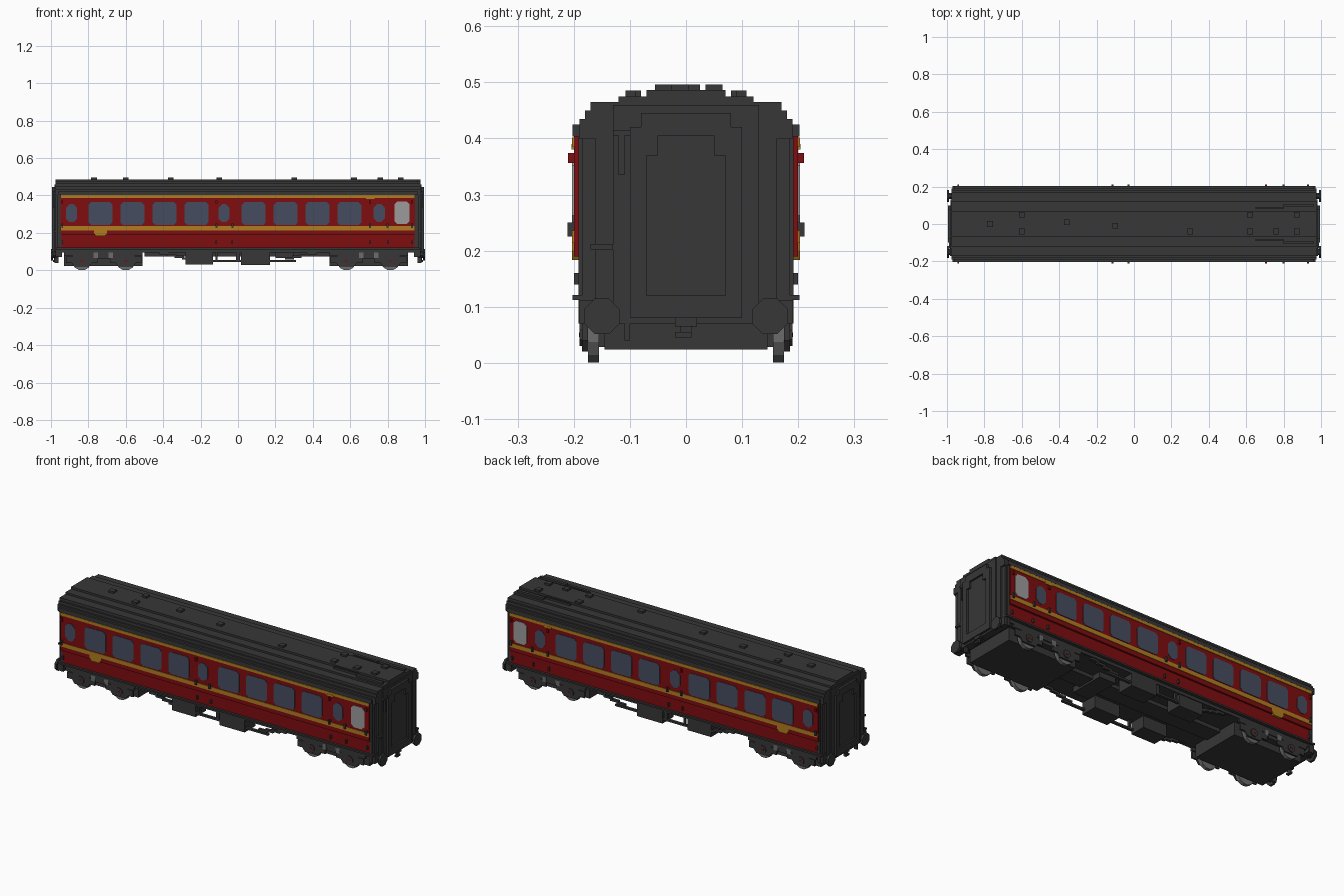
import bpy, bmesh, math

cube = bpy.data.objects.get("Cube")
if cube:
    bpy.data.objects.remove(cube, do_unlink=True)


def material(name, r, g, b):
    m = bpy.data.materials.new(name)
    m.use_nodes = True
    m.diffuse_color = (r, g, b, 1)
    m.node_tree.nodes["Principled BSDF"].inputs["Base Color"].default_value = (r, g, b, 1)
    return m


DARK = material("dark grey", 0.038, 0.038, 0.038)
RED = material("deep red", 0.21, 0.004, 0.005)
GOLD = material("gold", 0.44, 0.20, 0.014)
GLASS = material("blue grey glass", 0.061, 0.072, 0.117)
FROST = material("frosted glass", 0.33, 0.33, 0.33)
STEEL = material("wheel steel", 0.15, 0.15, 0.15)


def finish(name, bm, mat):
    bmesh.ops.recalc_face_normals(bm, faces=bm.faces[:])
    me = bpy.data.meshes.new(name)
    bm.to_mesh(me)
    bm.free()
    me.materials.append(mat)
    ob = bpy.data.objects.new(name, me)
    bpy.context.collection.objects.link(ob)
    return ob


def add_prism(bm, pts, axis, a, b):
    """Extrude a 2D outline from a to b: axis x takes (y, z), axis y takes (x, z)."""
    put = (lambda p, t: (t, p[0], p[1])) if axis == "x" else (lambda p, t: (p[0], t, p[1]))
    ends = [[bm.verts.new(put(p, t)) for p in pts] for t in (a, b)]
    bm.faces.new(ends[0])
    bm.faces.new(ends[1][::-1])
    n = len(pts)
    for i in range(n):
        j = (i + 1) % n
        bm.faces.new((ends[0][i], ends[1][i], ends[1][j], ends[0][j]))


def prisms(name, mat, items, axis, mirror=""):
    """Join prisms (outline, from, to) into one part, mirrored over the named axes."""
    bm = bmesh.new()
    for pts, a, b in items:
        add_prism(bm, pts, axis, a, b)
    for ax in mirror:
        k = "xyz".index(ax)
        copy = bmesh.ops.duplicate(bm, geom=bm.verts[:] + bm.edges[:] + bm.faces[:])["geom"]
        for v in copy:
            if isinstance(v, bmesh.types.BMVert):
                v.co[k] *= -1
    return finish(name, bm, mat)


def boxes(name, mat, dims, mirror=""):
    """Join boxes (x0, x1, y0, y1, z0, z1) into one part."""
    items = [([(x0, z0), (x1, z0), (x1, z1), (x0, z1)], y0, y1)
             for x0, x1, y0, y1, z0, z1 in dims]
    return prisms(name, mat, items, "y", mirror)


def sym(half):
    """Complete a right half outline, bottom to top, over y = 0."""
    return half + [(-y, z) for y, z in reversed(half)]


def chamfered(x0, x1, z0, z1, c):
    return [(x0 + c, z0), (x1 - c, z0), (x1, z0 + c), (x1, z1 - c),
            (x1 - c, z1), (x0 + c, z1), (x0, z1 - c), (x0, z0 + c)]


def disc(u, z, r, n):
    return [(u + r * math.cos(math.tau * (i + .5) / n), z + r * math.sin(math.tau * (i + .5) / n))
            for i in range(n)]


# Body walls, with the lower panel set in slightly
prisms("body", RED, [(sym([(.19, .12), (.19, .19), (.2, .19), (.2, .405)]), -.95, .945)], "x")

# Stepped roof and its crown
roof = [(.202, .403), (.202, .425), (.19, .425), (.19, .435), (.18, .435), (.18, .45),
        (.17, .45), (.17, .465), (.12, .465), (.12, .475), (.07, .475), (.07, .486)]
prisms("roof", DARK, [(sym(roof), -.96, .96),
                      (sym([(.19, .40)] + roof[3:]), -.976, .976)], "x")
vents = [(-.77, 0), (-.6, .05), (-.6, -.04), (-.36, .01), (-.1, -.01), (.3, -.04),
         (.62, .05), (.62, -.04), (.76, -.04), (.87, .05), (.87, -.04)]
boxes("roof_vents", DARK, [(x - .015, x + .015, y - .015, y + .015, .48, .496) for x, y in vents])
boxes("roof_pipes", DARK, [(.65, .8, .08, .09, .47, .485), (.8, .96, .09, .108, .47, .485)], "y")

# Bowed carriage ends, stepping in toward the gangway
ends = [([(.192, .07), (.192, .41)], .944, .958),
        ([(.185, .07), (.185, .435)], .95, .968),
        ([(.162, .07), (.162, .455)], .95, .976),
        ([(.13, .07), (.13, .46)], .95, .982)]
prisms("end_walls", DARK, [(sym(h), a, b) for h, a, b in ends], "x", "x")

# Gangway frame: one arch-shaped ring, with the door set back inside it
outer = [(.1, .08), (.1, .42), (.08, .42), (.08, .445)]
inner = [(.07, .12), (.07, .37), (.05, .37), (.05, .405)]
ring = ([(0, .08)] + outer + [(0, .445), (0, .405)] + inner[::-1] + [(0, .12)])
prisms("gangway_frame", DARK, [(ring, .975, .995)], "x", "xy")
prisms("gangway_door", DARK, [(sym(inner), .975, .985)], "x", "x")
boxes("end_pipes", DARK, [(.98, .99, -.13, -.10, .405, .415), (.98, .99, -.12, -.11, .335, .41),
                          (.968, .985, -.17, -.13, .202, .212)], "x")

# Gold lining bands and the small drop panel
bands = [(-.95, .945, .197, .203, .214, .236), (-.95, .945, .197, .203, .386, .402),
         (.685, .73, .197, .204, .38, .39)]
boxes("gold_bands", GOLD, bands, "y")
prisms("gold_panel", GOLD, [([(-.76, .183), (-.71, .183), (-.70, .2), (-.70, .215),
                              (-.77, .215), (-.77, .2)], .189, .203)], "y", "y")

# Windows: eight wide panes, three narrow ones and one frosted pane per side
wide = [-.735, -.565, -.393, -.222, .084, .255, .425, .595]
prisms("wide_windows", GLASS, [(chamfered(x - .064, x + .064, .242, .364, .014), .198, .203)
                               for x in wide], "y", "y")
prisms("narrow_windows", GLASS, [(chamfered(x - .03, x + .03, .257, .354, .02), .198, .203)
                                 for x in (-.89, -.075, .755)], "y", "y")
prisms("frosted_window", FROST, [(chamfered(.836, .918, .247, .368, .016), .198, .203)], "y", "y")

# Door hinges and handles
hinges = []
for x in (-.94, -.115, -.03, .705, .80, .93):
    hinges += [(x - .005, x + .005, .195, .211, .225, .25),
               (x - .004, x + .004, .185, .2, .14, .16)]
boxes("door_hinges", DARK, hinges, "y")
boxes("door_stops", RED, [(x - .005, x + .005, .195, .21, .356, .374)
                          for x in (-.94, -.115, .705, .93)], "y")

# Floor, solebar lip and end beams
boxes("underframe", DARK, [(-.965, .965, -.185, .185, .095, .121),
                           (-.97, .97, -.202, .202, .112, .121)])
boxes("end_beams", DARK, [(.94, .975, -.19, .19, .07, .112)], "x")

# Buffers and couplings
prisms("buffers", DARK, [(disc(.15, .085, .018, 8), .96, .99),
                         (disc(.15, .083, .034, 8), .988, 1.0)], "x", "xy")
boxes("couplings", DARK, [(.96, .99, -.02, .02, .065, .09), (.975, .99, -.02, .01, .045, .055),
                          (.975, .985, -.01, .01, .045, .07), (.96, .98, -.11, -.10, .04, .09)], "x")

# Bogies: frame, wheels, axle covers and springs
AXLES = ((-.72, (-.835, -.60)), (.70, (.58, .815)))
frames, wheels, covers, springs, red_tags = [], [], [], [], []
for mid, axles in AXLES:
    frames += [(mid - .21, mid + .21, -.145, .145, .024, .1),
               (mid - .21, mid + .21, .172, .185, .078, .1),
               (mid - .07, mid + .07, .14, .18, .06, .085)]
    for x in axles:
        wheels.append((disc(x, .051, .052, 12), .155, .175))
        covers.append(([(x - .04, .02), (x + .04, .02), (x + .055, .04), (x + .085, .04),
                        (x + .085, .075), (x + .05, .075), (x + .05, .1), (x - .05, .1),
                        (x - .05, .075), (x - .085, .075), (x - .085, .04), (x - .055, .04)],
                       .175, .185))
        covers.append((disc(x, .05, .022, 8), .18, .19))
        red_tags.append((x - .008, x + .008, .186, .191, .046, .054))
    for dx in (-.04, .04):
        springs.append((mid + dx - .012, mid + dx + .012, .178, .186, .065, .095))
boxes("bogie_frames", DARK, frames, "y")
prisms("wheels", STEEL, wheels, "y", "y")
prisms("axle_covers", DARK, covers, "y", "y")
boxes("bogie_springs", STEEL, springs, "y")
boxes("axle_tags", RED, red_tags, "y")

# Truss rods, posts and equipment boxes between the bogies
truss = [(-.28, .31, .165, .18, .045, .055), (-.12, -.11, .165, .18, .05, .1),
         (-.01, .01, .165, .18, .05, .1)]
for i in range(5):
    z = .093 - .009 * i
    truss += [(-.46 + .04 * i, -.41 + .04 * i, .165, .18, z, z + .012),
              (.41 - .04 * i, .46 - .04 * i, .165, .18, z, z + .012)]
boxes("truss_rods", DARK, truss, "y")
boxes("equipment_boxes", DARK, [(-.28, -.135, .09, .18, .03, .1), (.015, .17, .09, .185, .028, .1)], "y")
boxes("centre_beam", DARK, [(-.5, .5, -.05, .05, .075, .1), (.2, .3, -.1, .1, .065, .1)])
